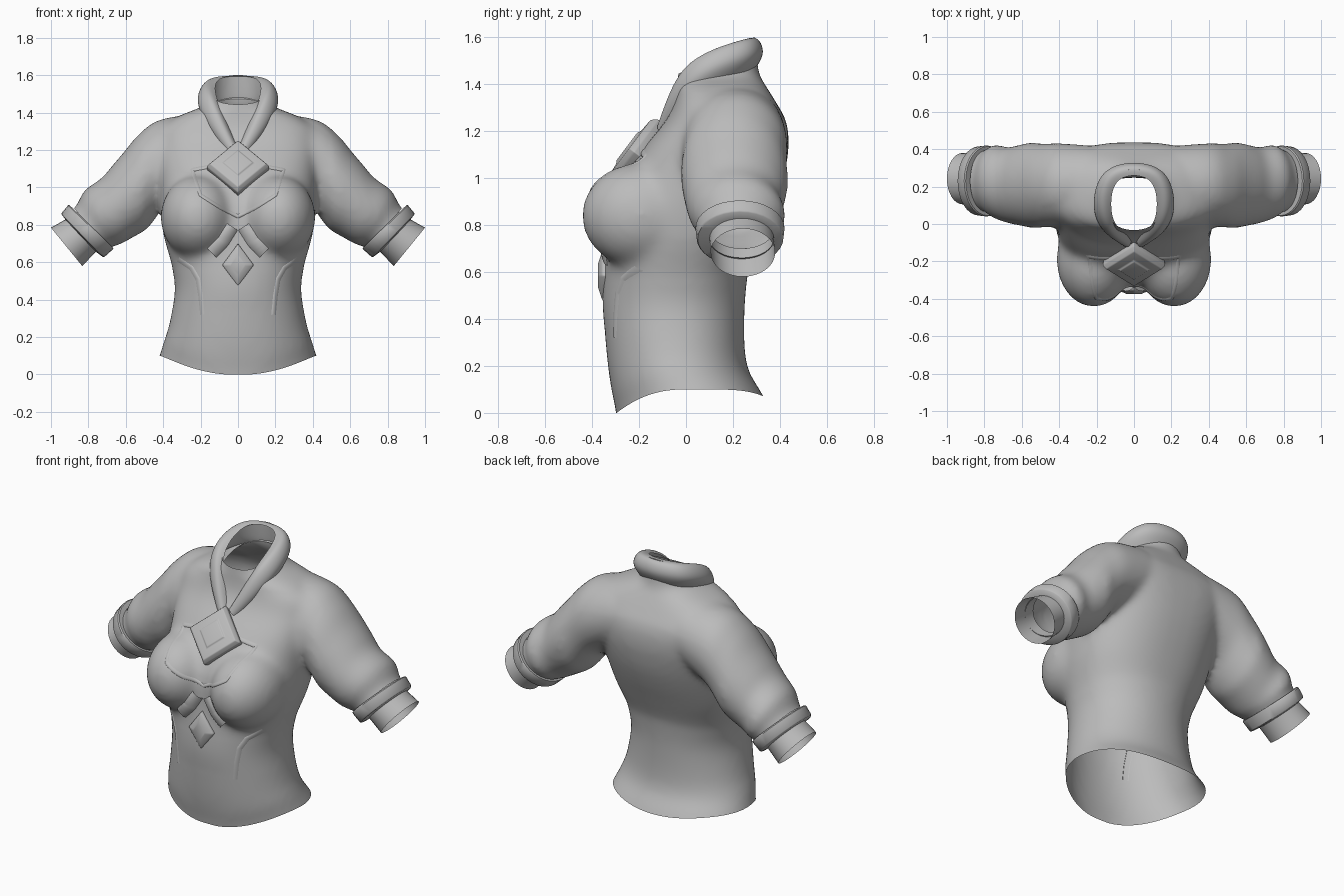
import bpy, bmesh, math
from mathutils import Vector
from mathutils.bvhtree import BVHTree

if "Cube" in bpy.data.objects:
    bpy.data.objects.remove(bpy.data.objects["Cube"])

cloth = bpy.data.materials.new("grey_cloth")
cloth.diffuse_color = (0.5, 0.5, 0.5, 1)
cloth.use_nodes = True
cloth.node_tree.nodes["Principled BSDF"].inputs["Base Color"].default_value = cloth.diffuse_color


def finish(name, bm, mods=(), angle=40):
    """Turn a bmesh into an object, apply its modifiers and smooth it."""
    bmesh.ops.recalc_face_normals(bm, faces=bm.faces[:])
    me = bpy.data.meshes.new(name)
    bm.to_mesh(me)
    bm.free()
    me.materials.append(cloth)
    ob = bpy.data.objects.new(name, me)
    bpy.context.collection.objects.link(ob)
    bpy.ops.object.select_all(action='DESELECT')
    ob.select_set(True)
    bpy.context.view_layer.objects.active = ob
    for kind, props in mods:
        m = ob.modifiers.new(kind.lower(), kind)
        for k, v in props.items():
            setattr(m, k, v)
        bpy.ops.object.modifier_apply(modifier=m.name)
    bpy.ops.object.shade_smooth_by_angle(angle=math.radians(angle))
    return ob


def skin(bm, rows, loop=True, caps=False):
    """Join rows of points with quads."""
    vs = [[bm.verts.new(p) for p in r] for r in rows]
    n = len(vs[0])
    for a, b in zip(vs, vs[1:]):
        for i in range(n if loop else n - 1):
            j = (i + 1) % n
            bm.faces.new((a[i], a[j], b[j], b[i]))
    if caps:
        bm.faces.new(vs[0])
        bm.faces.new(vs[-1])


def flow(rows, steps=4):
    """Smoothly interpolate between section rows."""
    out = []
    for i in range(len(rows) - 1):
        p0, p1, p2 = rows[max(i - 1, 0)], rows[i], rows[i + 1]
        p3 = rows[min(i + 2, len(rows) - 1)]
        for k in range(steps):
            t = k / steps
            out.append([b + t / 2 * (c - a + t * (2 * a - 5 * b + 4 * c - d + t * (3 * (b - c) + d - a)))
                        for a, b, c, d in zip(p0, p1, p2, p3)])
    return out + [rows[-1]]


def spow(v, p):
    return math.copysign(abs(v) ** p, v)


def torso_ring(z, hw, yf, yb, p, n=48):
    """Rounded ring; a smaller p gives squarer corners."""
    cy, ry = (yf + yb) / 2, (yb - yf) / 2
    angles = [math.tau * i / n for i in range(n)]
    return [(hw * spow(math.cos(a), p), cy + ry * spow(math.sin(a), p), z) for a in angles]


def arm_ring(s, xt, zt, xb, zb, y0, y1, n=32):
    """Ring through a top point, a bottom point and a y range."""
    out = []
    for i in range(n):
        a = math.tau * i / n
        t = (1 + math.cos(a)) / 2
        out.append((s * (xb + (xt - xb) * t), (y0 + y1) / 2 + (y1 - y0) / 2 * math.sin(a),
                    zb + (zt - zb) * t))
    return out


# Body: torso, sleeves and bust fused into one smooth skin
TORSO = [(-0.02, .46, -.28, .42, .95), (.1, .42, -.298, .33, .95), (.18, .395, -.32, .27, .95),
         (.28, .365, -.338, .25, .95), (.45, .338, -.355, .25, .95), (.58, .354, -.35, .262, .93),
         (.64, .37, -.345, .275, .9), (.75, .40, -.335, .32, .87), (.88, .415, -.325, .375, .85),
         (1.0, .42, -.27, .415, .82), (1.13, .43, -.18, .437, .76), (1.24, .43, -.09, .427, .7),
         (1.32, .41, -.05, .385, .7), (1.385, .31, -.04, .345, .8), (1.43, .20, -.035, .318, .9),
         (1.49, .155, -.03, .305, .95), (1.75, .14, -.02, .28, 1)]
SLEEVE = [(.22, 1.395, .24, 1.0, .0, .42), (.42, 1.362, .38, .92, -.01, .432),
          (.53, 1.285, .44, .835, -.02, .43), (.61, 1.19, .49, .775, -.02, .435),
          (.67, 1.12, .54, .745, -.01, .425), (.73, 1.05, .62, .70, .005, .41),
          (.82, .985, .66, .685, .03, .425), (.87, .895, .68, .68, .06, .40),
          (.93, .85, .75, .64, .07, .39)]
bm = bmesh.new()
skin(bm, [torso_ring(*s) for s in flow(TORSO)], caps=True)
for s in (-1, 1):
    skin(bm, [arm_ring(s, *r) for r in flow(SLEEVE)], caps=True)
    ball = bmesh.ops.create_uvsphere(bm, u_segments=40, v_segments=24, radius=1)["verts"]
    for v in ball:
        x, y, z = v.co
        v.co = (s * .215 + .2 * x, -.19 + .255 * y, .84 + .225 * z)
body = finish("bodice", bm, [("REMESH", dict(mode='VOXEL', voxel_size=.018)),
                             ("SMOOTH", dict(factor=.5, iterations=10))], 60)

# Soften the bust, open the hem, neck and sleeve ends, then curve the hem
bm = bmesh.new()
bm.from_mesh(body.data)
chest = [v for v in bm.verts if v.co.y < .1 and .56 < v.co.z < 1.36 and abs(v.co.x) < .5]
for _ in range(8):
    bmesh.ops.smooth_vert(bm, verts=chest, factor=.5,
                          use_axis_x=True, use_axis_y=True, use_axis_z=True)


def cut(co, no, keep=lambda v: True):
    vs = [v for v in bm.verts if keep(v)]
    inside = set(vs)
    geom = vs + [e for e in bm.edges if all(v in inside for v in e.verts)]
    geom += [f for f in bm.faces if all(v in inside for v in f.verts)]
    bmesh.ops.bisect_plane(bm, geom=geom, plane_co=co, plane_no=no, clear_outer=True)


cut((0, 0, .1), (0, 0, -1))
cut((0, -.02, 1.45), (0, -.14, .29))
for s in (-1, 1):
    cut((s * .785, 0, .775), (s * .78, 0, -.62), lambda v: v.co.x * s > .6)
for v in bm.verts:
    if v.co.z < .35:
        y = v.co.y
        drop = .1 * min(1, -y / .295) ** 2.3 if y < 0 else .03 * (y / .33) ** 5
        v.co.z -= drop * (1 - (v.co.z - .1) / .25)
bm.to_mesh(body.data)
tree = BVHTree.FromBMesh(bm)
bm.free()

# Turned cuffs and wrist tubes
CUFF = [(.865, .865, .69, .70, .07, .39), (.90, .905, .665, .675, .045, .415),
        (.908, .905, .67, .668, .04, .42), (.943, .863, .715, .628, .045, .415),
        (.943, .855, .723, .628, .05, .41), (.92, .825, .765, .66, .10, .375)]
WRIST = [(.86, .87, .71, .70, .10, .375), (.92, .83, .765, .65, .10, .375),
         (1.0, .785, .833, .58, .105, .38)]
for s, side in ((-1, "right"), (1, "left")):
    for part, rings in (("cuff", CUFF), ("wrist", WRIST)):
        bm = bmesh.new()
        skin(bm, [arm_ring(s, *r) for r in rings])
        finish(f"{side}_{part}", bm)

# Folded collar running down into the lapels: inner edge, fold, outer edge, tuck
COLLAR = [
    [(0, .268, 1.595), (0, .32, 1.605), (0, .355, 1.535), (0, .315, 1.48)],
    [(.10, .24, 1.59), (.15, .285, 1.605), (.19, .305, 1.53), (.15, .27, 1.46)],
    [(.128, .13, 1.545), (.19, .13, 1.575), (.245, .13, 1.48), (.18, .13, 1.40)],
    [(.115, .01, 1.475), (.16, -.02, 1.50), (.225, .01, 1.415), (.165, .05, 1.345)],
    [(.065, -.035, 1.36), (.092, -.085, 1.37), (.15, -.075, 1.31), (.135, .0, 1.265)],
    [(.005, -.07, 1.23), (.02, -.125, 1.235), (.06, -.125, 1.2), (.075, -.06, 1.18)]]
bm = bmesh.new()
skin(bm, [[(-x, y, z) for x, y, z in r] for r in COLLAR[:0:-1]] + COLLAR, loop=False)
finish("collar", bm, [("SUBSURF", dict(levels=3))], 60)


# Stepped diamond ornaments
def diamond(name, centre, half_w, up, steps, bevel):
    up, c = Vector(up), Vector(centre)
    out = Vector((1, 0, 0)).cross(up).normalized()
    bm = bmesh.new()
    skin(bm, [[c + out * h + k * d for d in (Vector((half_w, 0, 0)), up,
                                             Vector((-half_w, 0, 0)), -up)]
              for k, h in steps], caps=True)
    finish(name, bm, [("BEVEL", dict(width=bevel, segments=3))], 40)


diamond("brooch", (0, -.205, 1.10), .17, (0, .105, .14),
        [(.95, -.03), (1, .02), (.88, .045), (.5, .05), (.45, .058)], .012)
diamond("waist_point", (0, -.352, .585), .085, (0, .0, .115),
        [(1, -.02), (.98, .004), (.5, .022)], .006)


# Raised trims that hug the front of the body
def trim(name, path, width, lift, y_start=-2):
    bm = bmesh.new()
    pts = []
    for a, b in zip(path, path[1:]):
        a, b = Vector(a), Vector(b)
        pts += [a.lerp(b, i / 12) for i in range(12)]
    pts.append(Vector(path[-1]))
    for s in (-1, 1):
        rows = []
        for i, p in enumerate(pts):
            d = (pts[min(i + 1, len(pts) - 1)] - pts[max(i - 1, 0)]).normalized()
            side = Vector((-d.y, d.x)) * width / 2
            row = []
            for k, h in ((-1, -.002), (-.55, lift * .8), (0, lift), (.55, lift * .8), (1, -.002)):
                q = p + side * k
                hit = tree.ray_cast(Vector((s * q.x, y_start, q.y)), Vector((0, 1, 0)))[0]
                if hit:
                    row.append(hit - Vector((0, h, 0)))
            if len(row) == 5:
                rows.append(row)
        if len(rows) > 1:
            skin(bm, rows, loop=False)
    finish(name, bm, angle=60)


trim("neckline_trim", [(.13, 1.115), (.245, 1.095), (.2, .96), (.09, .89), (0, .845)], .022, .005)
trim("front_seams", [(.19, .32), (.2, .42), (.215, .51), (.25, .57), (.32, .615)], .03, .004)
trim("bust_tie", [(.03, .79), (.08, .71), (.14, .65)], .07, .02)
